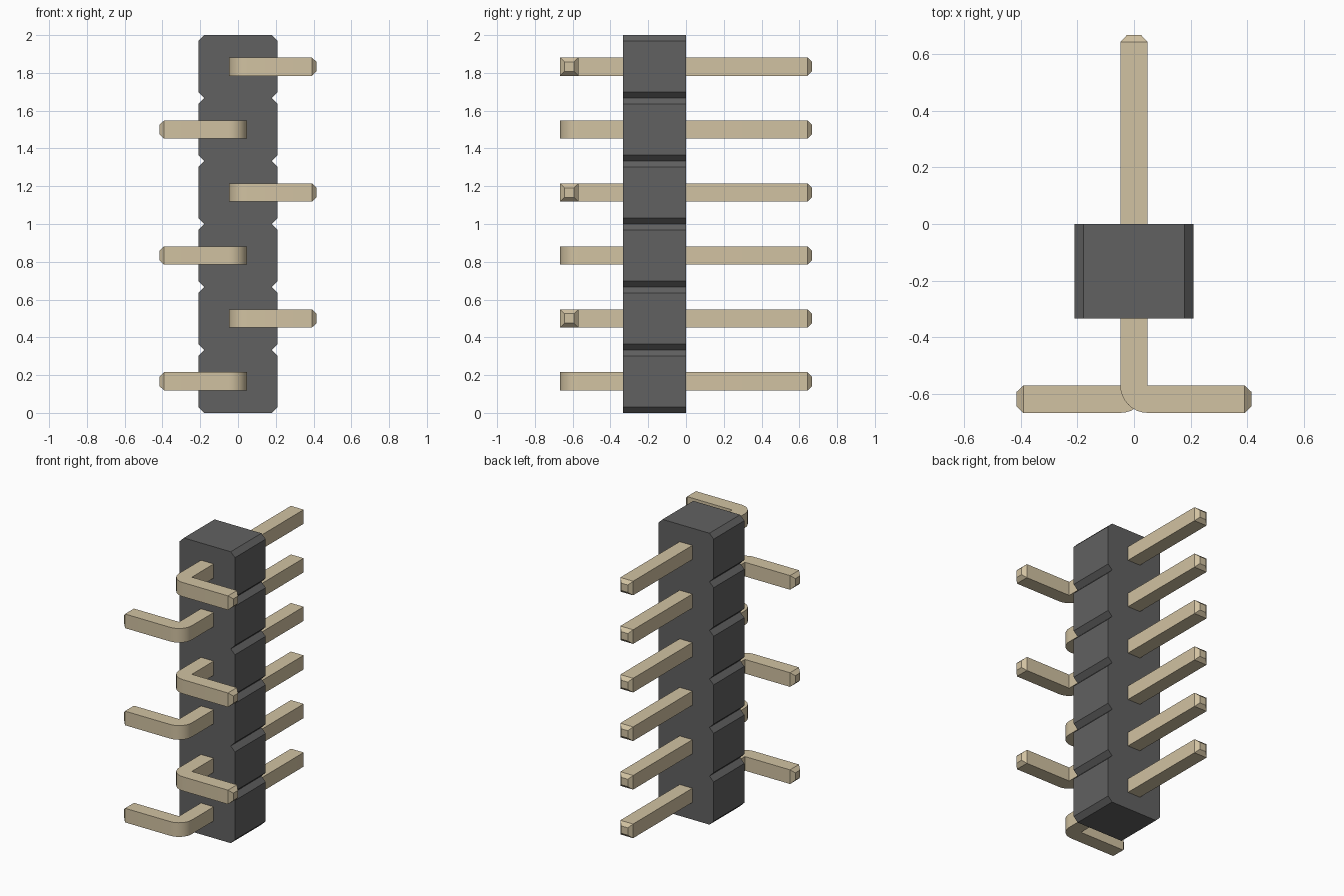
import bpy, bmesh, math
from mathutils import Vector

if "Cube" in bpy.data.objects:
    bpy.data.objects.remove(bpy.data.objects["Cube"])

PINS = 6
PITCH = 2 / PINS
HALF = 0.0485          # half thickness of a pin
TIP = 0.024            # length of the tapered tip


def material(name, colour):
    mat = bpy.data.materials.new(name)
    mat.diffuse_color = (*colour, 1)
    mat.use_nodes = True
    mat.node_tree.nodes["Principled BSDF"].inputs["Base Color"].default_value = mat.diffuse_color
    return mat


def prism(outline, depth):
    """Extrude a closed outline along a vector."""
    bm = bmesh.new()
    face = bm.faces.new([bm.verts.new(p) for p in outline])
    new = bmesh.ops.extrude_face_region(bm, geom=[face], use_keep_orig=True)
    verts = [g for g in new["geom"] if isinstance(g, bmesh.types.BMVert)]
    bmesh.ops.translate(bm, verts=verts, vec=depth)
    bmesh.ops.recalc_face_normals(bm, faces=bm.faces)
    return bm


def finish(bm, name, mat):
    mesh = bpy.data.meshes.new(name)
    bmesh.ops.recalc_face_normals(bm, faces=bm.faces)
    bm.to_mesh(mesh)
    bm.free()
    mesh.materials.append(mat)
    obj = bpy.data.objects.new(name, mesh)
    bpy.context.collection.objects.link(obj)
    return obj


def taper_end(bm, centre, direction):
    """Extrude the end face at centre into a chamfered tip."""
    face = min(bm.faces, key=lambda f: (f.calc_center_median() - centre).length
               + (1 - f.normal.dot(direction)))
    tip = bmesh.ops.extrude_discrete_faces(bm, faces=[face])["faces"][0]
    for v in tip.verts:
        v.co = centre + (v.co - centre) * 0.52 + direction * TIP


def make_pin(index, side, mat):
    # L-shaped outline with a rounded outer corner and a square inner corner
    y_in, y_out, reach = -0.667 + 2 * HALF, 0.667 - TIP, 0.415 - TIP
    pts = [(HALF, y_out), (-HALF, y_out)]
    for k in range(9):
        a = math.pi + k * math.pi / 16
        pts.append((HALF + 2 * HALF * math.cos(a), y_in + 2 * HALF * math.sin(a)))
    pts += [(reach, y_in - 2 * HALF), (reach, y_in), (HALF, y_in)]
    z = (index + 0.5) * PITCH
    bm = prism([(side * x, y, z - HALF) for x, y in pts], (0, 0, 2 * HALF))
    taper_end(bm, Vector((0, y_out, z)), Vector((0, 1, 0)))
    taper_end(bm, Vector((side * reach, y_in - HALF, z)), Vector((side, 0, 0)))
    obj = finish(bm, f"pin_{index + 1}", mat)
    bpy.ops.object.select_all(action='DESELECT')
    obj.select_set(True)
    bpy.context.view_layer.objects.active = obj
    bpy.ops.object.shade_smooth_by_angle(angle=math.radians(30))


# Notched plastic housing
plastic = material("dark_plastic", (0.12, 0.12, 0.12))
edge = [(0.178, 0)]
for i in range(PINS):
    edge += [(0.21, i * PITCH + 0.032), (0.21, (i + 1) * PITCH - 0.032),
             (0.178, (i + 1) * PITCH)]
outline = edge + [(-x, z) for x, z in reversed(edge)]
finish(prism([(x, -0.333, z) for x, z in outline], (0, 0.333, 0)),
       "housing", plastic)

# Bent pins, alternating left and right
metal = material("pin_metal", (0.64, 0.54, 0.36))
for i in range(PINS):
    make_pin(i, 1 if i % 2 else -1, metal)
